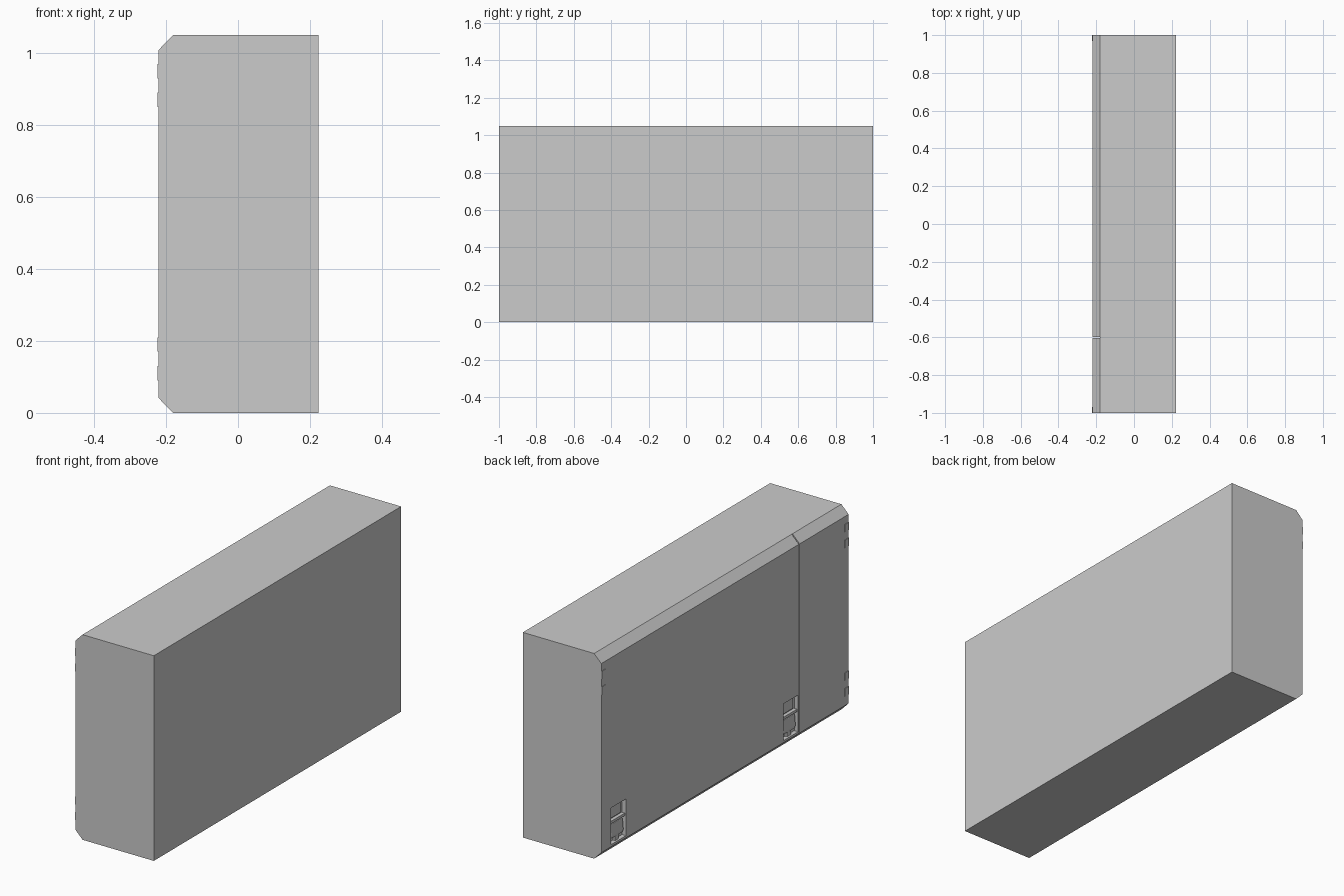
import bpy, bmesh

if "Cube" in bpy.data.objects:
    bpy.data.objects.remove(bpy.data.objects["Cube"])

FRONT, SEAT, REAR = -0.2205, -0.18, 0.2235   # x of door face, door back, cabinet rear
H, CH = 1.05, 0.041                          # height, door chamfer


def prism(name, profile, y0, y1):
    """Extrude an (x, z) profile along y."""
    bm = bmesh.new()
    face = bm.faces.new([bm.verts.new((x, y0, z)) for x, z in profile])
    new = bmesh.ops.extrude_face_region(bm, geom=[face])["geom"]
    bmesh.ops.translate(bm, vec=(0, y1 - y0, 0),
                        verts=[v for v in new if isinstance(v, bmesh.types.BMVert)])
    bmesh.ops.recalc_face_normals(bm, faces=bm.faces)
    mesh = bpy.data.meshes.new(name)
    bm.to_mesh(mesh)
    bm.free()
    obj = bpy.data.objects.new(name, mesh)
    bpy.context.collection.objects.link(obj)
    return obj


def box(name, x0, x1, y0, y1, z0, z1):
    return prism(name, [(x0, z0), (x1, z0), (x1, z1), (x0, z1)], y0, y1)


# Cabinet body
box("cabinet_body", SEAT, REAR, -1, 1, 0, H)

# Two front doors with chamfered top and bottom, split by a narrow seam
door = [(SEAT, 0), (SEAT, H), (FRONT, H - CH), (FRONT, CH)]
box_door = prism("wide_door", door, -0.598, 1)
prism("narrow_door", door, -1, -0.604)

# Recessed latches in the lower corners of the wide door
DEEP = FRONT + 0.022
for i, y0 in enumerate((0.80, -0.592)):
    y1 = y0 + 0.12
    cutter = box(f"latch_cutter_{i}", FRONT - 0.02, DEEP, y0, y1, 0.052, 0.24)
    cutter.hide_render = True
    cutter.hide_viewport = True
    mod = box_door.modifiers.new("latch_recess", "BOOLEAN")
    mod.object = cutter
    mod.solver = "EXACT"

    # Upper plate, cross bar, lower paddle and foot tab inside the recess
    box(f"latch_plate_{i}", DEEP - 0.006, DEEP, y0 + 0.02, y1 - 0.004, 0.175, 0.23)
    box(f"latch_bar_{i}", FRONT + 0.004, DEEP, y0 + 0.004, y1 - 0.004, 0.155, 0.168)
    paddle = prism(f"latch_paddle_{i}",
                   [(DEEP, 0.075), (FRONT + 0.008, 0.075),
                    (FRONT + 0.003, 0.09), (FRONT + 0.008, 0.148), (DEEP, 0.148)],
                   y0 + 0.015, y1 - 0.004)
    bevel = paddle.modifiers.new("soft_edges", "BEVEL")
    bevel.width = 0.003
    bevel.segments = 2
    box(f"latch_foot_{i}", FRONT + 0.01, DEEP, y0 + 0.045, y0 + 0.075, 0.052, 0.075)

# Hinge plates: upper and lower pairs on the narrow door, upper pair on the wide door
for side, y0, heights in (("narrow", -1, (0.09, 0.17, 0.85, 0.93)),
                          ("wide", 0.968, (0.85, 0.93))):
    for i, z in enumerate(heights):
        box(f"{side}_door_hinge_{i}", FRONT - 0.003, FRONT + 0.01,
            y0, y0 + 0.032, z, z + 0.04)
